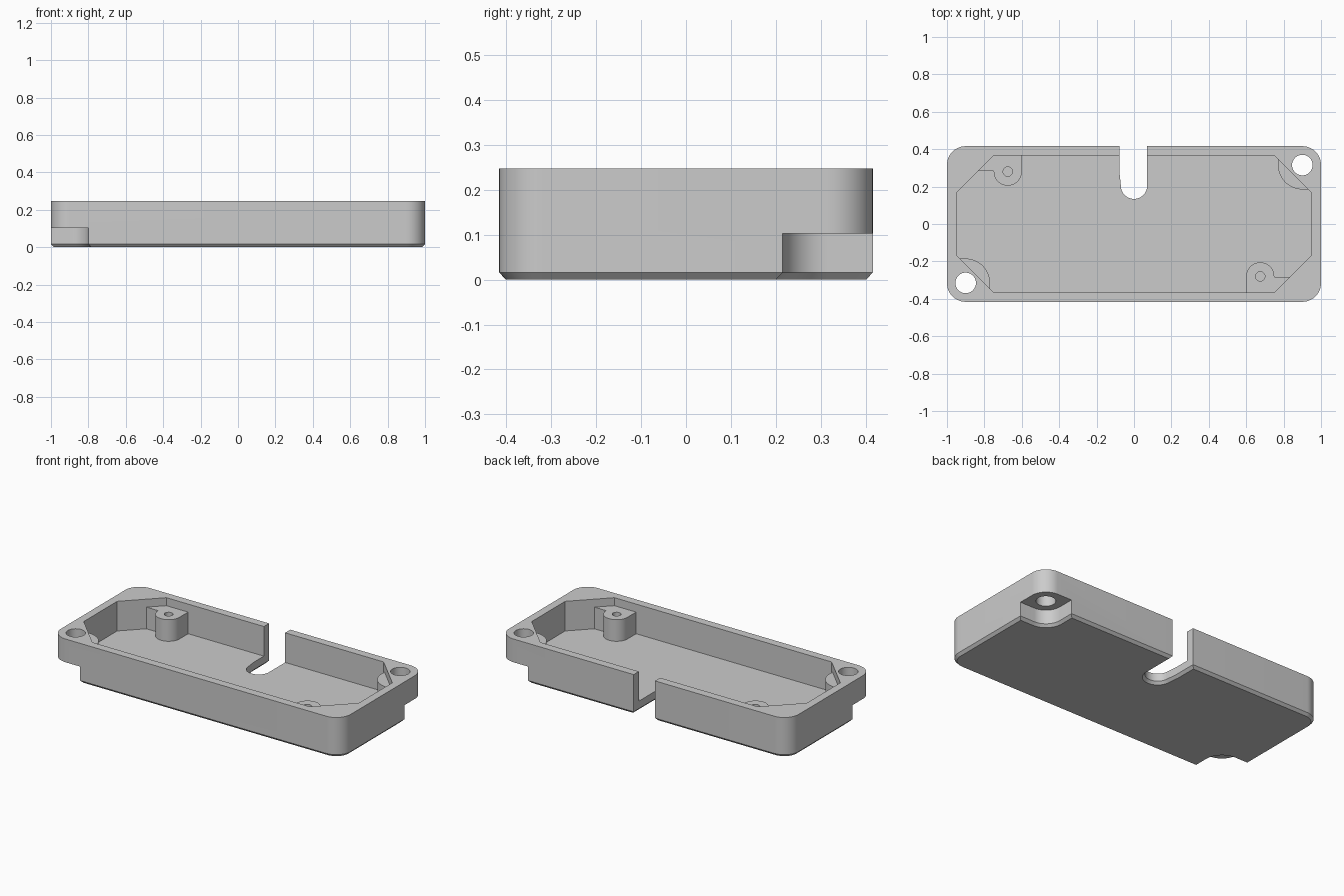
import bpy, bmesh
from math import cos, sin, radians

if "Cube" in bpy.data.objects:
    bpy.data.objects.remove(bpy.data.objects["Cube"], do_unlink=True)

HX, HY, H = 1.0, 0.416, 0.248      # half length, half depth, height
CHAMFER, CHAMFER_Z = 0.015, 0.016  # bottom edge bevel
FLOOR, POST_TOP, POCKET_TOP = 0.063, 0.198, 0.103
BOLT = (0.9, 0.315)
POST = (0.675, 0.28)


def arc(cx, cy, r, a0, a1, n=14):
    """Points on an arc, angles in degrees."""
    return [(cx + r * cos(radians(a0 + (a1 - a0) * i / n)),
             cy + r * sin(radians(a0 + (a1 - a0) * i / n))) for i in range(n + 1)]


def circle(c, r):
    return arc(c[0], c[1], r, 0, 360, 40)[:-1]


def turn(pts, side):
    """Half turn about z when side is -1."""
    return [(x * side, y * side) for x, y in pts]


def loft(name, sections):
    """Closed solid through outlines of equal point count, each at a height."""
    bm = bmesh.new()
    rings = [[bm.verts.new((x, y, z)) for x, y in pts] for pts, z in sections]
    n = len(rings[0])
    bm.faces.new(rings[0])
    bm.faces.new(rings[-1])
    for lo, hi in zip(rings, rings[1:]):
        for i in range(n):
            j = (i + 1) % n
            bm.faces.new((lo[i], lo[j], hi[j], hi[i]))
    bmesh.ops.recalc_face_normals(bm, faces=bm.faces)
    mesh = bpy.data.meshes.new(name)
    bm.to_mesh(mesh)
    bm.free()
    ob = bpy.data.objects.new(name, mesh)
    bpy.context.collection.objects.link(ob)
    return ob


def cut(target, cutter):
    """Subtract a cutter for good and discard it."""
    mod = target.modifiers.new("cut", "BOOLEAN")
    mod.operation, mod.solver, mod.object = "DIFFERENCE", "EXACT", cutter
    deps = bpy.context.evaluated_depsgraph_get()
    mesh = bpy.data.meshes.new_from_object(target.evaluated_get(deps))
    target.modifiers.clear()
    target.data = mesh
    bpy.data.objects.remove(cutter, do_unlink=True)


def shell_outline(o):
    r, pts = 0.1, []
    for sx, sy, a in ((1, 1, 0), (-1, 1, 90), (-1, -1, 180), (1, -1, 270)):
        pts += arc(sx * (HX - r), sy * (HY - r), r - o, a, a + 90)
    return pts


def corner_outline(r):
    """Area around the bolt at the back left corner, rounded towards the middle."""
    x, y = BOLT
    return arc(x, y, r, 180, 270) + [(1.3, y - r), (1.3, 0.7), (x - r, 0.7)]


def slot_outline(o):
    return ([(-0.077 - o, 0.7), (-0.077 - o, 0.27)]
            + arc(0, 0.204, 0.07 + o, 180, 360, 28) + [(0.07 + o, 0.7)])


def flared(name, outline, top):
    """Cutter that widens at the underside to continue the bottom bevel."""
    return loft(name, [(outline(2 * CHAMFER), -CHAMFER_Z), (outline(0), CHAMFER_Z), (outline(0), top)])


# Outer shell with bevelled underside
case = loft("case_tray", [(shell_outline(CHAMFER), 0), (shell_outline(0), CHAMFER_Z), (shell_outline(0), H)])

# Eight-sided cavity, leaving bolt bosses and screw posts standing
half = [(0.95, -0.165), (0.95, 0.165), (0.75, 0.365), (-0.75, 0.365)]
cavity = loft("cavity", [(half + turn(half, -1), z) for z in (FLOOR, H + 0.1)])
post_plan = arc(-POST[0], POST[1], 0.075, 180, 360, 28) + [(-0.6, 0.6), (-1.2, 0.6), (-1.2, POST[1] + 0.004),
                                                         (-0.75, POST[1] + 0.004)]
for side in (1, -1):
    for name, plan in (("boss", corner_outline(0.13)), ("post", post_plan)):
        cut(cavity, loft(name, [(turn(plan, side), z) for z in (-0.1, POST_TOP)]))
cut(case, cavity)

# Pockets under two corners, bolt holes and blind screw holes
for side in (1, -1):
    cut(case, flared("pocket", lambda o: turn(corner_outline(0.1 + o), side), POCKET_TOP))
    bolt = turn(circle(BOLT, 0.055), side)
    cut(case, loft("bolt_hole", [(bolt, -0.1), (bolt, H + 0.1)]))
    screw = turn(circle((-POST[0], POST[1]), 0.025), side)
    cut(case, loft("screw_hole", [(screw, FLOOR), (screw, H + 0.1)]))

# Cable slot through the back wall and floor
cut(case, flared("slot", slot_outline, H + 0.1))

# Grey plastic
grey = bpy.data.materials.new("grey_plastic")
grey.use_nodes = True
colour = (0.6, 0.6, 0.6, 1)
grey.diffuse_color = colour
grey.node_tree.nodes["Principled BSDF"].inputs["Base Color"].default_value = colour
case.data.materials.clear()
case.data.materials.append(grey)
for poly in case.data.polygons:
    poly.material_index = 0

bpy.ops.object.select_all(action="DESELECT")
case.select_set(True)
bpy.context.view_layer.objects.active = case
bpy.ops.object.shade_smooth_by_angle(angle=radians(20))
